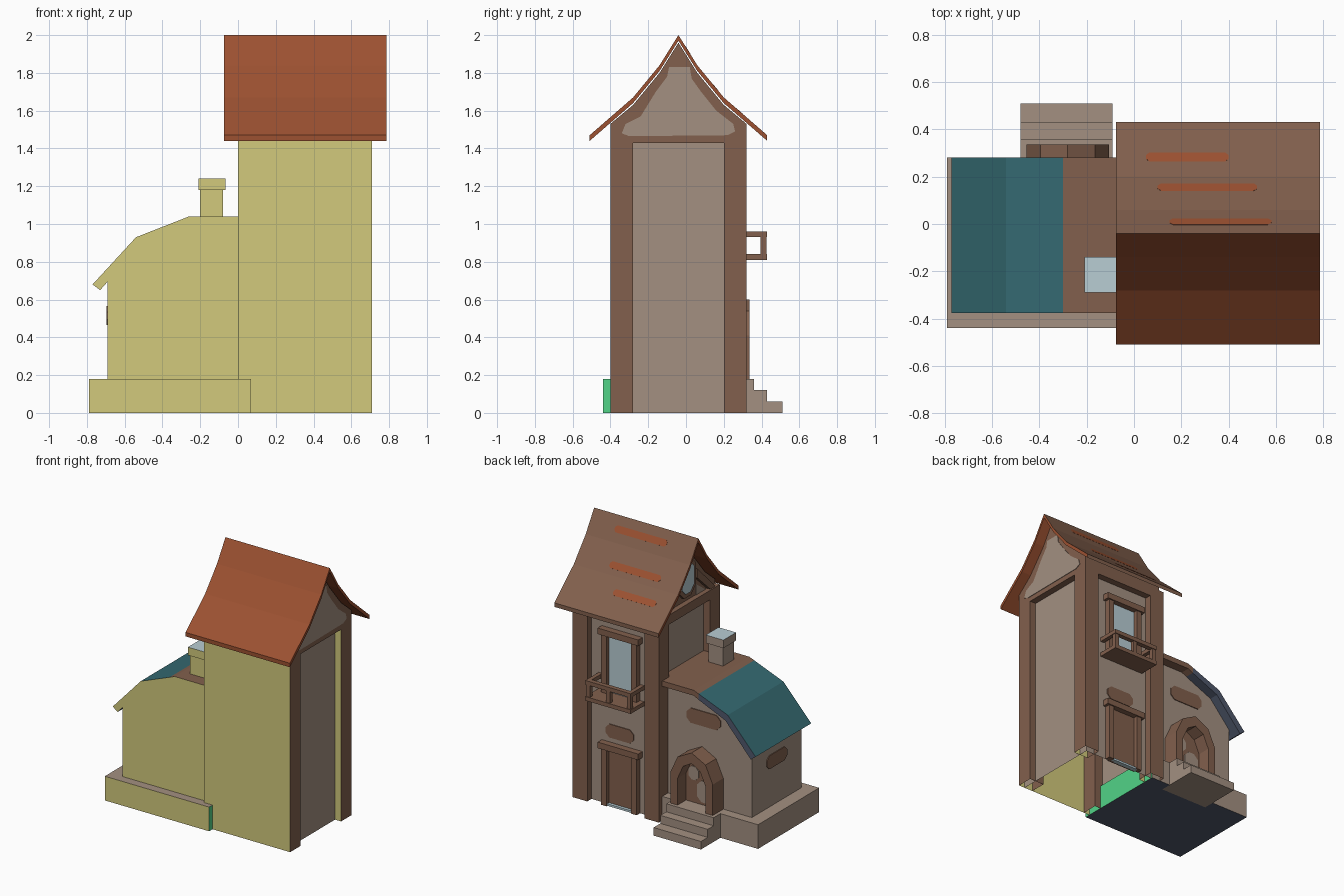
import bpy, bmesh, math
from mathutils import Vector

cube = bpy.data.objects.get("Cube")
if cube:
    bpy.data.objects.remove(cube, do_unlink=True)


def material(name, r, g, b):
    """Flat colour given as 0-255 display values, stored linear."""
    lin = [((c / 255 + 0.055) / 1.055) ** 2.4 for c in (r, g, b)] + [1]
    m = bpy.data.materials.new(name)
    m.use_nodes = True
    m.diffuse_color = lin
    m.node_tree.nodes["Principled BSDF"].inputs["Base Color"].default_value = lin
    return m


yellow = material("yellow", 210, 202, 124)
orange = material("burnt orange", 156, 81, 49)
stone = material("stone", 163, 144, 129)
brown = material("timber brown", 130, 96, 77)
green = material("green", 82, 211, 135)
glass = material("pale blue", 184, 205, 212)
teal = material("teal", 53, 106, 114)
slate = material("slate", 80, 88, 108)

FRONT, BACK = Vector((0, -1, 0)), Vector((0, 1, 0))
RIGHT, UP = Vector((1, 0, 0)), Vector((0, 0, 1))


def paint(obj, direction, mat, limit=0.9):
    """Colour the faces that look along a direction."""
    obj.data.materials.append(mat)
    slot = len(obj.data.materials) - 1
    for f in obj.data.polygons:
        if f.normal.dot(direction) > limit:
            f.material_index = slot


def prism(name, axis, pts, lo, hi, mat, front=None, open_bottom=False):
    """Extrude a 2D outline along an axis."""
    place = {"X": lambda p, d: (d, p[0], p[1]),
             "Y": lambda p, d: (p[0], d, p[1]),
             "Z": lambda p, d: (p[0], p[1], d)}[axis]
    bm = bmesh.new()
    a = [bm.verts.new(place(p, lo)) for p in pts]
    b = [bm.verts.new(place(p, hi)) for p in pts]
    bm.faces.new(a)
    bm.faces.new(b)
    for i in range(len(pts)):
        j = (i + 1) % len(pts)
        bm.faces.new((a[i], a[j], b[j], b[i]))
    bmesh.ops.recalc_face_normals(bm, faces=bm.faces)
    if open_bottom:
        under = [f for f in bm.faces if f.normal.z < -0.9]
        bmesh.ops.delete(bm, geom=under, context="FACES_ONLY")
    mesh = bpy.data.meshes.new(name)
    bm.to_mesh(mesh)
    bm.free()
    obj = bpy.data.objects.new(name, mesh)
    bpy.context.collection.objects.link(obj)
    mesh.materials.append(mat)
    if front:
        paint(obj, FRONT, front)
    return obj


def box(name, x, y, z, mat, **kw):
    outline = [(x[0], y[0]), (x[1], y[0]), (x[1], y[1]), (x[0], y[1])]
    return prism(name, "Z", outline, z[0], z[1], mat, **kw)


def patch(name, axis, u, v, w, h, at, mat, thick=0.006):
    """Thin plate with clipped corners."""
    c = min(w, h) * 0.3
    w, h = w / 2, h / 2
    half = [(w, -h + c), (w, h - c), (w - c, h), (c - w, h)]
    pts = half + [(-p, -q) for p, q in half]
    return prism(name, axis, [(u + p, v + q) for p, q in pts], at, at + thick, mat)


# Plinth and steps
base = box("plinth", (-0.79, 0.07), (-0.44, 0.28), (0, 0.18), stone, front=yellow)
paint(base, RIGHT, green)
paint(base, -UP, slate)
stairs = [(0.2, 0), (0.51, 0)]
for i, depth in enumerate((0.51, 0.43, 0.36)):
    rise = 0.06 * (i + 1)
    stairs += [(depth, rise), (max(depth - 0.08, 0.36) if i < 1 else (0.36 if i < 2 else 0.2), rise)]
prism("steps", "X", stairs, -0.48, -0.09, stone)

# Tower walls and corner posts
box("tower_walls", (0.05, 0.66), (-0.4, 0.27), (0, 1.45), stone,
    front=yellow, open_bottom=True)
for side, x in (("right", 0), ("left", 0.59)):
    for end, y in (("front", -0.4), ("back", 0.2)):
        box(f"{side}_{end}_post", (x, x + 0.12), (y, y + 0.12), (0, 1.45), brown,
            front=yellow, open_bottom=True)

# Gable block under the tower roof
MID = -0.04
slope = [(0.47, 1.47), (0.24, 1.67), (0.1, 1.84), (0, 2.0)]
rake = [(0.36, 1.43), (0.36, 1.53)] + [(d, z - 0.04) for d, z in slope[1:]]
gable = [(MID - d, z) for d, z in rake] + [(MID + d, z) for d, z in rake[-2::-1]]
prism("gable", "X", gable, 0.04, 0.71, brown, front=yellow)
blotch = [(-.34, 1.48), (-.32, 1.53), (-.24, 1.57), (-.16, 1.7), (-.1, 1.78), (-.09, 1.83),
          (.02, 1.83), (.03, 1.77), (.08, 1.7), (.16, 1.6), (.25, 1.53), (.26, 1.49), (.22, 1.47), (-.3, 1.465)]
prism("gable_plaster", "X", blotch, 0.71, 0.714, stone)

# Timbering and window on the right gable
box("gable_beam", (0, 0.05), (-0.4, 0.32), (1.43, 1.5), brown)
for s in (-1, 1):
    foot, head = MID + s * 0.32, MID + s * 0.11
    prism("gable_brace", "X", [(foot, 1.5), (foot - s * 0.06, 1.5), (head, 1.64), (head, 1.71)],
          0.01, 0.05, brown)
    corner = MID + s * 0.13
    prism("gable_plaster_corner", "X", [(corner, 1.5), (corner + s * 0.11, 1.5), (corner, 1.58)],
          0.035, 0.041, stone)
patch("gable_window_frame", "X", MID, 1.68, 0.2, 0.28, 0.015, brown, 0.03)
patch("gable_window_glass", "X", MID, 1.68, 0.14, 0.22, 0.009, glass)

# Tower roof: two flared slopes
for name, s, top in (("front_roof_slope", -1, orange), ("back_roof_slope", 1, brown)):
    outer = [(MID + s * d, z) for d, z in slope]
    inner = [(y, z - 0.03) for y, z in reversed(outer)]
    roof = prism(name, "X", outer + inner, -0.075, 0.785, orange)
    if s > 0:
        paint(roof, BACK, top, 0.3)

# Bare streaks on the back slope
for i, (x, length) in enumerate(((0.225, 0.35), (0.31, 0.42), (0.365, 0.43))):
    (d0, z0), (d1, z1) = slope[i], slope[i + 1]
    t = (0.64, 0.32, 0.5)[i]
    streak = patch("roof_streak", "Z", 0, 0, length, 0.05, -0.001, orange)
    streak.location = (x, MID + d0 + (d1 - d0) * t, z0 + (z1 - z0) * t)
    streak.rotation_euler.x = math.atan2(z1 - z0, d1 - d0) - math.pi

for o in [o for o in bpy.data.objects if o.name.startswith("roof_streak")]:
    o.scale.z = -1

# Door and balcony window on the tower back
WALL = 0.27
for name, low, high, fill in (("door", 0, 0.42, brown), ("window", 0.84, 1.27, glass)):
    box(f"tower_{name}", (0.22, 0.46), (WALL - 0.01, WALL + 0.008), (low, high), fill)
    for x in (0.19, 0.44):
        box(f"{name}_jamb", (x, x + 0.045), (WALL, 0.31), (low, high), brown)
    box(f"{name}_lintel", (0.17, 0.505), (WALL, 0.32), (high, high + 0.045), brown)
box("door_sill", (0.22, 0.46), (WALL, 0.3), (0, 0.015), glass)
patch("tower_wall_patch", "Y", 0.355, 0.55, 0.23, 0.1, WALL, brown)

# Balcony
box("balcony_floor", (0.155, 0.53), (WALL, 0.43), (0.81, 0.84), brown)
box("balcony_rail", (0.155, 0.53), (0.395, 0.43), (0.93, 0.96), brown)
for x in (0.155, 0.5):
    box("balcony_side_rail", (x, x + 0.03), (WALL, 0.42), (0.93, 0.96), brown)
for x in (0.16, 0.33, 0.495):
    box("balcony_post", (x, x + 0.03), (0.395, 0.425), (0.83, 0.94), brown)

# Side house body
body = [(-0.69, 0.18), (-0.69, 0.71), (-0.53, 0.89), (-0.26, 1.01), (0.04, 1.01), (0.04, 0.18)]
prism("side_house", "Y", body, -0.375, 0.21, stone, front=yellow)

# Side house roof: shingled slope and bare top
shingles = prism("shingle_roof", "Y",
                 [(-0.77, 0.68), (-0.54, 0.93), (-0.3, 1.024), (-0.3, 0.98), (-0.52, 0.885), (-0.73, 0.65)],
                 -0.375, 0.28, teal, front=yellow)
paint(shingles, BACK, slate)
paint(shingles, -UP, slate, 0.3)
prism("bare_roof", "Y", [(-0.3, 1.024), (-0.26, 1.04), (0.05, 1.04), (0.05, 1), (-0.26, 1), (-0.3, 0.98)],
      -0.375, 0.28, brown, front=yellow)

# Chimney
box("chimney_shaft", (-0.2, -0.08), (-0.28, -0.15), (1, 1.18), stone, front=yellow)
cap = box("chimney_cap", (-0.21, -0.065), (-0.29, -0.14), (1.18, 1.24), stone, front=yellow)
paint(cap, UP, glass)

# Arched doorway
CX = -0.28


def arch(half):
    return [(CX - w, z) for w, z in half] + [(CX + w, z) for w, z in half[-2::-1]]


outer = arch([(0.175, 0.18), (0.175, 0.41), (0.115, 0.54), (0, 0.6)])
inner = arch([(0.115, 0.18), (0.115, 0.38), (0.07, 0.48), (0, 0.52)])
prism("arch_frame", "Y", outer + inner[::-1], 0.2, 0.335, brown)
prism("arched_door", "Y", inner, 0.2, 0.235, brown)
patch("door_plaster", "Y", CX - 0.04, 0.28, 0.12, 0.16, 0.235, stone)
patch("door_plaster_top", "Y", CX + 0.05, 0.4, 0.08, 0.1, 0.235, stone)

# Bare patches on the side house walls
patch("back_wall_patch", "Y", -0.295, 0.81, 0.28, 0.11, 0.21, brown)
patch("end_wall_patch", "X", -0.08, 0.515, 0.24, 0.1, -0.696, brown)
